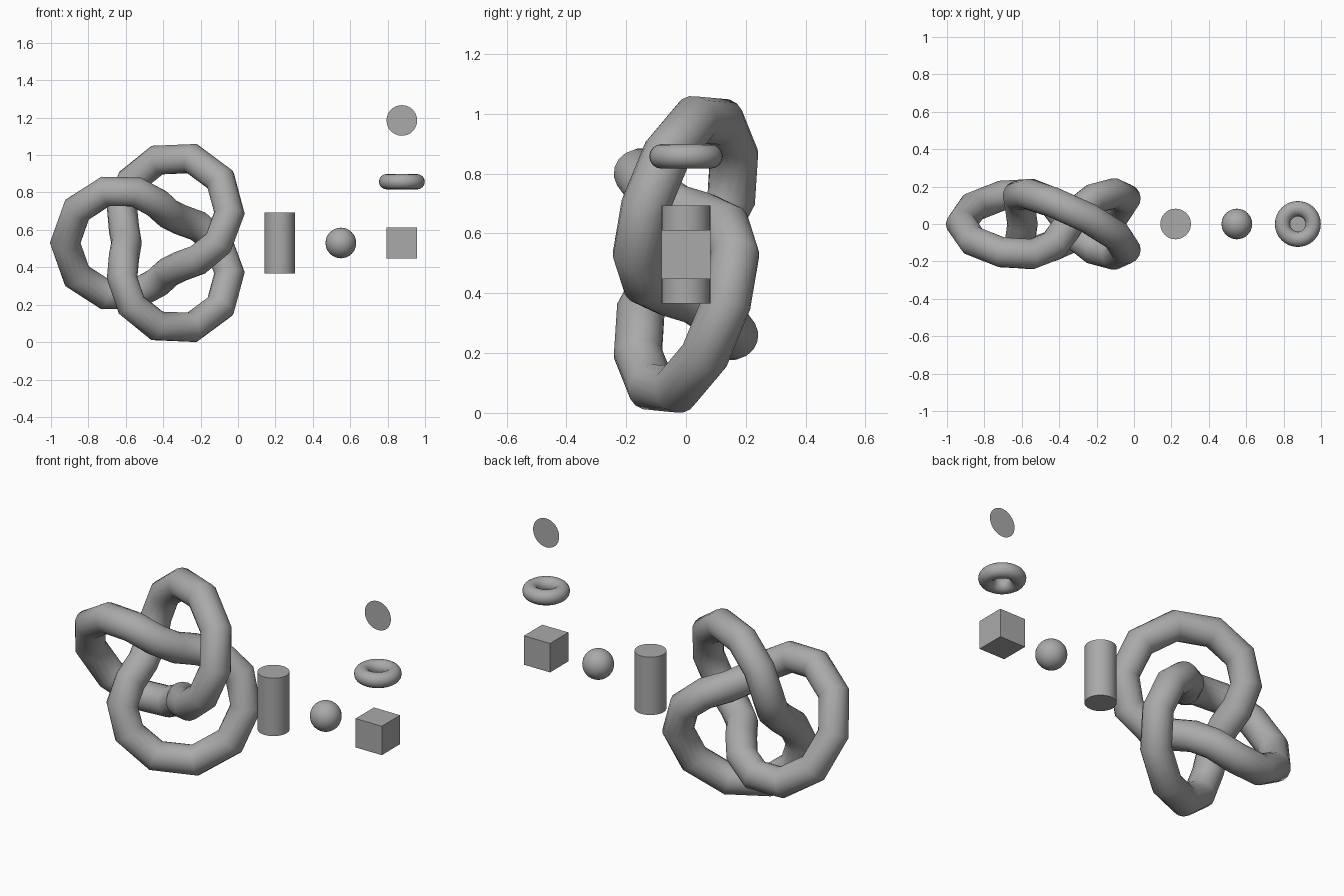
import bpy
import bmesh
from math import sin, cos, pi, radians
from mathutils import Vector, Matrix

if "Cube" in bpy.data.objects:
    bpy.data.objects.remove(bpy.data.objects["Cube"], do_unlink=True)

UNIT = 0.3275            # spacing between neighbouring shapes
MID = 0.53               # height of the main row
SMALL = UNIT / 4         # radius shared by the small shapes
RIGHT_X = 0.876          # column of the stacked shapes

grey = bpy.data.materials.new("plain_grey")
grey.use_nodes = True
colour = (0.4, 0.4, 0.4, 1)
grey.diffuse_color = colour
grey.node_tree.nodes["Principled BSDF"].inputs["Base Color"].default_value = colour


def finish(name, angle=None):
    """Name and colour the active object, smoothing below the given angle."""
    obj = bpy.context.object
    obj.name = obj.data.name = name
    obj.data.materials.clear()
    obj.data.materials.append(grey)
    if angle:
        bpy.ops.object.shade_smooth_by_angle(angle=radians(angle))
    return obj


# Trefoil knot: a round tube swept along a coarse path
def knot_point(u):
    reach = UNIT * (2 + cos(1.5 * u)) / 2
    return Vector((-reach * cos(u), -UNIT / 2 * sin(1.5 * u), reach * sin(u)))


def build_knot(steps=32, sides=16):
    bm = bmesh.new()
    rings = []
    for i in range(steps):
        u = 4 * pi * i / steps
        here, ahead = knot_point(u), knot_point(u + 0.01)
        along = (ahead - here).normalized()
        across = along.cross(here + ahead).normalized()
        outward = across.cross(along)
        rings.append([bm.verts.new(here + SMALL * (cos(a) * outward + sin(a) * across))
                      for a in (2 * pi * j / sides for j in range(sides))])
    for i in range(steps):
        a, b = rings[i], rings[(i + 1) % steps]
        for j in range(sides):
            k = (j + 1) % sides
            bm.faces.new((a[j], a[k], b[k], b[j]))
    bmesh.ops.recalc_face_normals(bm, faces=bm.faces)
    for face in bm.faces:
        face.smooth = True
    mesh = bpy.data.meshes.new("trefoil_knot")
    bm.to_mesh(mesh)
    bm.free()
    obj = bpy.data.objects.new("trefoil_knot", mesh)
    obj.location = (-0.4325, 0, MID)
    mesh.materials.append(grey)
    bpy.context.collection.objects.link(obj)


build_knot()

# Main row: cylinder, sphere, cube
bpy.ops.mesh.primitive_cylinder_add(vertices=32, radius=SMALL, depth=UNIT,
                                    location=(0.2225, 0, MID))
finish("cylinder", 30)
bpy.ops.mesh.primitive_uv_sphere_add(segments=32, ring_count=16, radius=SMALL,
                                     location=(0.55, 0, MID))
finish("sphere", 60)
bpy.ops.mesh.primitive_cube_add(size=UNIT / 2, location=(RIGHT_X, 0, MID))
finish("box")

# Stacked above the cube: ring and upright disc
bpy.ops.mesh.primitive_torus_add(major_radius=SMALL, minor_radius=SMALL / 2,
                                 major_segments=32, minor_segments=16,
                                 location=(RIGHT_X, 0, MID + UNIT))
finish("ring", 60)
bpy.ops.mesh.primitive_circle_add(vertices=32, radius=SMALL, fill_type='NGON',
                                  location=(RIGHT_X, 0, MID + 2 * UNIT),
                                  rotation=(pi / 2, 0, 0))
finish("disc")
